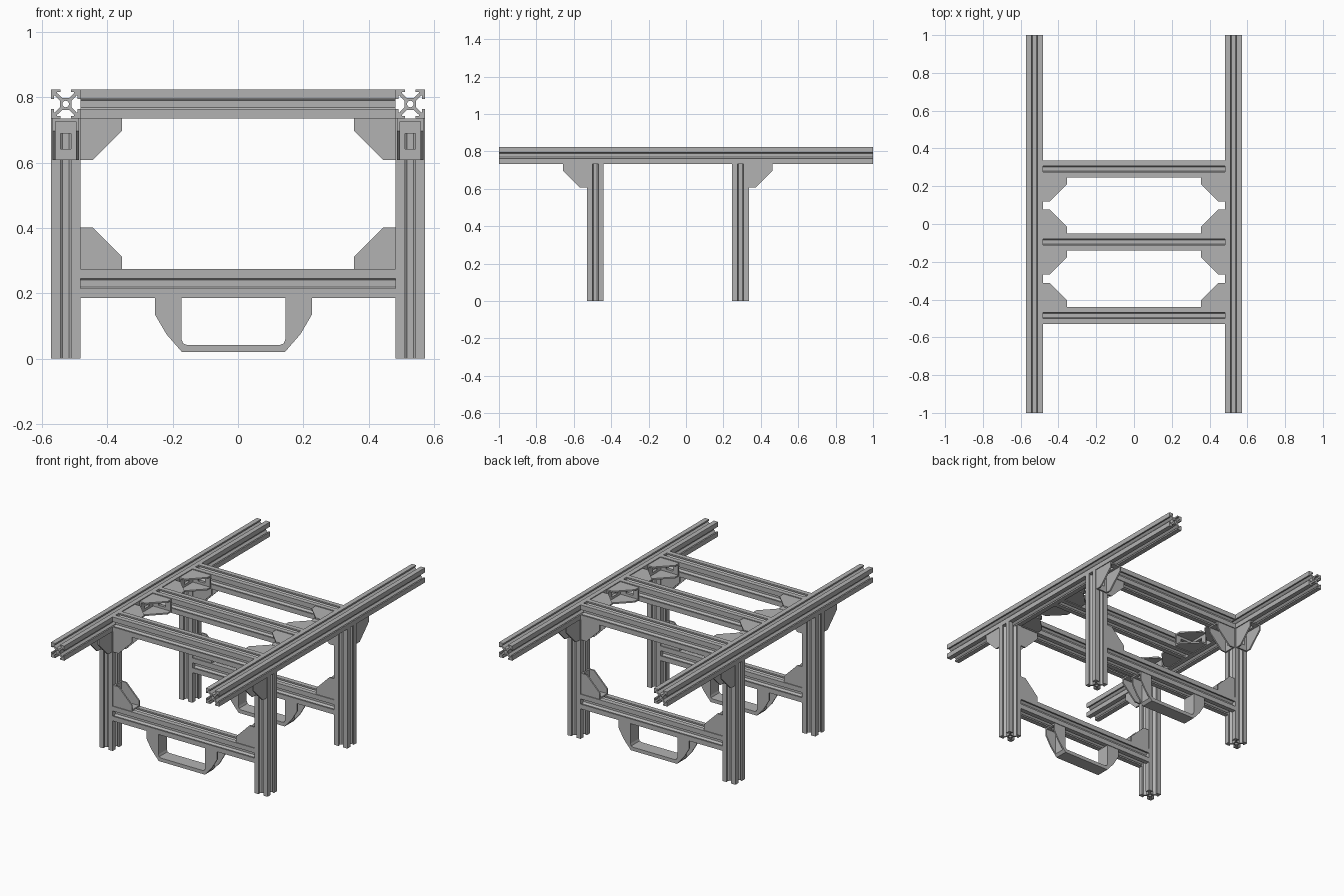
import bpy, bmesh, math
from mathutils import Matrix, Vector

cube = bpy.data.objects.get("Cube")
if cube:
    bpy.data.objects.remove(cube, do_unlink=True)

grey = bpy.data.materials.new("aluminium grey")
grey.use_nodes = True
grey.diffuse_color = (0.45, 0.45, 0.45, 1)
grey.node_tree.nodes["Principled BSDF"].inputs["Base Color"].default_value = (0.45, 0.45, 0.45, 1)

X, Y, Z = Vector((1, 0, 0)), Vector((0, 1, 0)), Vector((0, 0, 1))


def frame(origin, u, v):
    """Matrix placing local x, y on the directions u, v."""
    m = Matrix((u, v, u.cross(v))).transposed().to_4x4()
    m.translation = origin
    return m


def prism(bm, loops, depth, matrix):
    """Extrude an outline (with optional hole loops) by depth, centred on local z."""
    part = bmesh.new()
    for loop in loops:
        vs = [part.verts.new((x, y, -depth / 2)) for x, y in loop]
        for a, b in zip(vs, vs[1:] + vs[:1]):
            part.edges.new((a, b))
    bmesh.ops.triangle_fill(part, use_beauty=True, use_dissolve=False,
                            edges=part.edges[:], normal=Z)
    ext = bmesh.ops.extrude_face_region(part, geom=part.faces[:])
    moved = [g for g in ext["geom"] if isinstance(g, bmesh.types.BMVert)]
    bmesh.ops.translate(part, verts=moved, vec=(0, 0, depth))
    bmesh.ops.recalc_face_normals(part, faces=part.faces[:])
    part.transform(matrix)
    tmp = bpy.data.meshes.new("tmp")
    part.to_mesh(tmp)
    part.free()
    bm.from_mesh(tmp)
    bpy.data.meshes.remove(tmp)


def finish(bm, name):
    mesh = bpy.data.meshes.new(name)
    bm.to_mesh(mesh)
    bm.free()
    mesh.materials.append(grey)
    return mesh


def place(name, mesh, matrix):
    ob = bpy.data.objects.new(name, mesh)
    ob.matrix_world = matrix
    bpy.context.collection.objects.link(ob)


def rect(x0, y0, x1, y1):
    return [(x0, y0), (x1, y0), (x1, y1), (x0, y1)]


# Slotted extrusion section: one half slot, mirrored and turned four times
H = 0.045
half_slot = [(0.018, 0.010), (0.033, 0.026), (0.036, 0.026), (0.036, 0.016), (H, 0.016)]
side = [(x, -y) for x, y in reversed(half_slot)] + half_slot + [(H, H)]
section = []
for turn in range(4):
    section += side
    side = [(-y, x) for x, y in side]
bore = [(0.010 * math.cos(i * math.tau / 16), 0.010 * math.sin(i * math.tau / 16)) for i in range(16)]


def extrusion(name, length):
    bm = bmesh.new()
    prism(bm, [section, bore], length, Matrix())
    return finish(bm, name)


LEG_X, INNER_X = 0.527, 0.482
LEG_Y = {"front": -0.485, "back": 0.291}
BAR_Y = {**LEG_Y, "middle": -0.095}
TOP, RAIL_Z, LOW_Z = 0.734, 0.779, 0.23
SIDES = {"left": 1, "right": -1}

rail = extrusion("rail", 2.0)
leg = extrusion("leg", TOP)
bar = extrusion("crossbar", 2 * INNER_X)

# Corner bracket: two gussets and two slotted plates
R, E, T, W = 0.127, 0.037, 0.009, 0.08
bm = bmesh.new()
gusset = [(0, 0), (R, 0), (R, E), (E, R), (0, R)]
for s in (1, -1):
    prism(bm, [gusset], T, Matrix.Translation((0, 0, s * (W - T) / 2)))
plate = [rect(0, -W / 2 + T, R, W / 2 - T), rect(0.045, -0.016, 0.092, 0.016)]
prism(bm, plate, T, frame(Vector((0, T / 2, 0)), X, Z))
prism(bm, plate, T, frame(Vector((T / 2, 0, 0)), Y, Z))
bracket = finish(bm, "corner_bracket")

# Handle: U-shaped cheeks, inner strap and slotted mounting flanges
HANDLE_TOP, DEPTH = 0.185, 0.082
inner = [(0.142, 0.042), (0.154, 0.047), (0.159, 0.06), (0.159, HANDLE_TOP)]
cheek = inner + [(0.24, HANDLE_TOP), (0.24, 0.135), (0.205, 0.075), (0.157, 0.02)]
strap = inner + [(0.171, HANDLE_TOP), (0.171, 0.036), (0.157, 0.02)]


def both(points):
    return points + [(-x, y) for x, y in reversed(points)]


bm = bmesh.new()
for s in (1, -1):
    prism(bm, [both(cheek)], T, frame(Vector((0, s * (DEPTH - T) / 2, 0)), X, Z))
    flange = [rect(0.171, -DEPTH / 2 + T, 0.24, DEPTH / 2 - T), rect(0.19, -0.016, 0.222, 0.016)]
    prism(bm, flange, T, frame(Vector((0, 0, HANDLE_TOP - T / 2)), s * X, Y))
prism(bm, [both(strap)], DEPTH - 2 * T, frame(Vector(), X, Z))
handle = finish(bm, "handle")

# Crossbars between the rails
for end, y in BAR_Y.items():
    place(f"{end}_top_crossbar", bar, frame(Vector((0, y, RAIL_Z)), Y, Z))

# Lower crossbars with handles
for end, y in LEG_Y.items():
    place(f"{end}_lower_crossbar", bar, frame(Vector((0, y, LOW_Z)), Y, Z))
    place(f"{end}_handle", handle, Matrix.Translation((-0.014, y, 0)))

for name, s in SIDES.items():
    place(f"{name}_rail", rail, frame(Vector((s * LEG_X, 0, RAIL_Z)), Z, X))
    # Legs and their brackets
    for end, y in LEG_Y.items():
        out = -1 if end == "front" else 1
        place(f"{end}_{name}_leg", leg, Matrix.Translation((s * LEG_X, y, TOP / 2)))
        place(f"{end}_{name}_rail_bracket", bracket,
              frame(Vector((s * LEG_X, y + out * H, TOP)), out * Y, -Z))
        place(f"{end}_{name}_upper_bracket", bracket,
              frame(Vector((s * INNER_X, y, TOP)), -s * X, -Z))
        place(f"{end}_{name}_lower_bracket", bracket,
              frame(Vector((s * INNER_X, y, LOW_Z + H)), -s * X, Z))
    # Flat brackets joining the top crossbars to the rails
    for end, d in (("front", 1), ("middle", -1), ("middle", 1), ("back", -1)):
        place(f"{end}_{name}_top_bracket", bracket,
              frame(Vector((s * INNER_X, BAR_Y[end] + d * H, RAIL_Z)), -s * X, d * Y))
